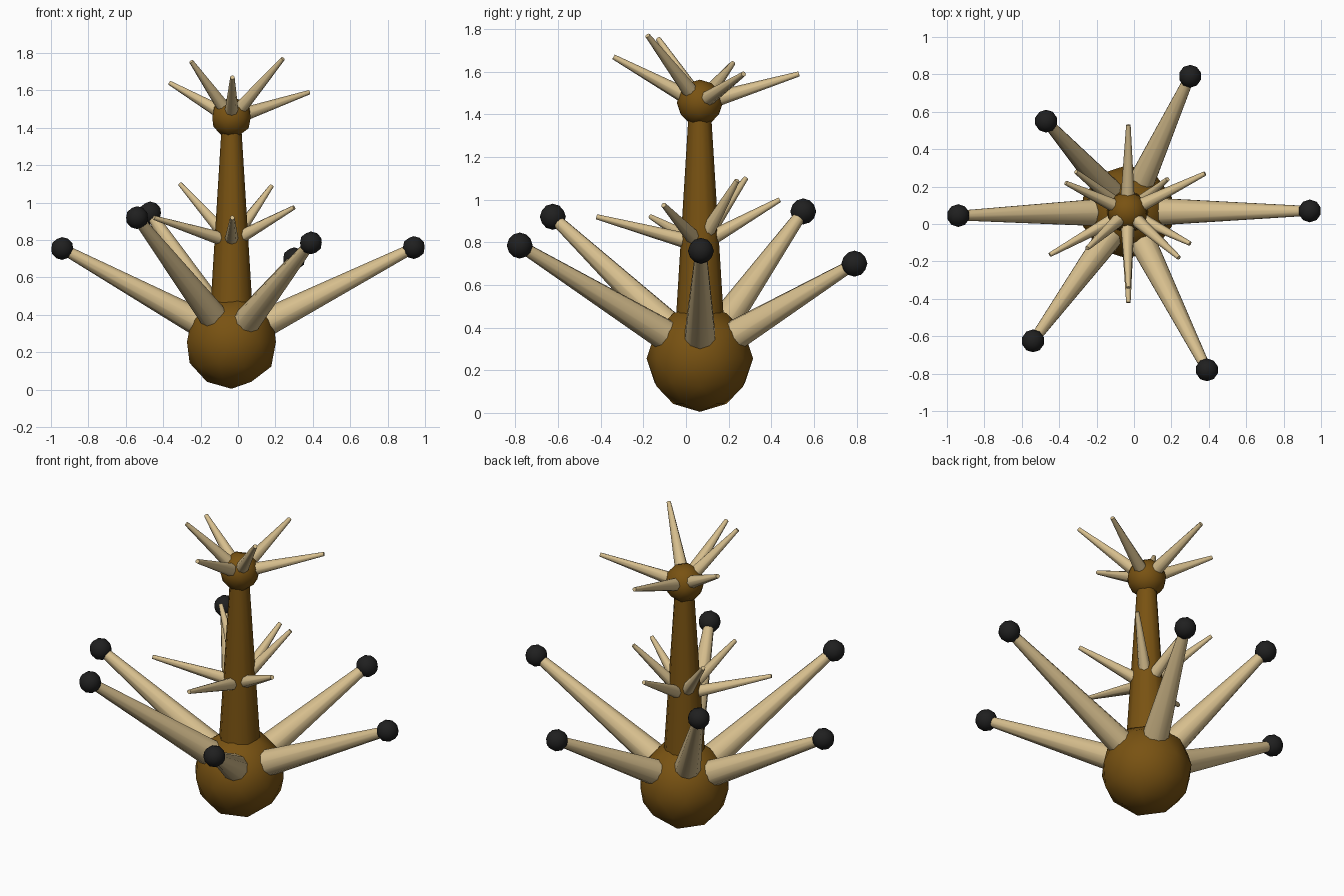
import bpy
from mathutils import Vector

if "Cube" in bpy.data.objects:
    bpy.data.objects.remove(bpy.data.objects["Cube"])


def material(name, rgb):
    m = bpy.data.materials.new(name)
    m.diffuse_color = (*rgb, 1)
    m.use_nodes = True
    m.node_tree.nodes["Principled BSDF"].inputs["Base Color"].default_value = m.diffuse_color
    return m


BROWN = material("brown", (0.19, 0.085, 0.006))
TAN = material("tan", (0.68, 0.52, 0.27))
BLACK = material("black", (0.014, 0.014, 0.014))
CX, CY = -0.035, 0.065


def finish(name, mat):
    o = bpy.context.object
    o.name = name
    o.data.materials.append(mat)
    bpy.ops.object.shade_smooth_by_angle(angle=0.8)


def ball(name, pos, r, mat):
    bpy.ops.mesh.primitive_ico_sphere_add(subdivisions=2, radius=r, location=pos)
    finish(name, mat)


def spike(name, start, end, r1, r2, mat, sides=10):
    a, b = Vector(start), Vector(end)
    d = b - a
    bpy.ops.mesh.primitive_cone_add(vertices=sides, radius1=r1, radius2=r2,
                                    depth=d.length, location=(a + b) / 2,
                                    rotation=d.to_track_quat('Z', 'Y').to_euler())
    finish(name, mat)


# central body, neck and head
ball("body", (CX, CY, 0.255), 0.25, BROWN)
spike("neck", (CX, CY, 0.25), (CX, CY, 1.45), 0.124, 0.05, BROWN, 12)
ball("head", (CX, CY, 1.455), 0.108, BROWN)

# long arms with black tips
arms = [(0.94, 0.07, 0.76), (0.30, 0.79, 0.70), (-0.47, 0.55, 0.945),
        (-0.94, 0.045, 0.755), (-0.54, -0.625, 0.92), (0.39, -0.78, 0.785)]
for i, p in enumerate(arms):
    spike(f"arm_{i}", (CX, CY, 0.265), p, 0.086, 0.027, TAN)
    ball(f"arm_tip_{i}", p, 0.061, BLACK)

# ring of thorns round the neck
thorns = [(-0.03, -0.42, 0.92), (-0.45, -0.165, 0.92), (0.30, -0.105, 0.975),
          (0.18, 0.24, 1.09), (-0.31, 0.28, 1.10), (-0.03, 0.44, 1.0)]
for i, p in enumerate(thorns):
    spike(f"neck_thorn_{i}", (CX, CY, 0.79), p, 0.040, 0.012, TAN, 8)

# crown of thorns on the head
crown = [(-0.03, -0.34, 1.67), (0.24, -0.18, 1.77), (-0.25, -0.13, 1.755),
         (-0.365, 0.22, 1.64), (0.38, 0.27, 1.59), (-0.03, 0.53, 1.59)]
for i, p in enumerate(crown):
    spike(f"crown_thorn_{i}", (CX, CY, 1.45), p, 0.042, 0.012, TAN, 8)
